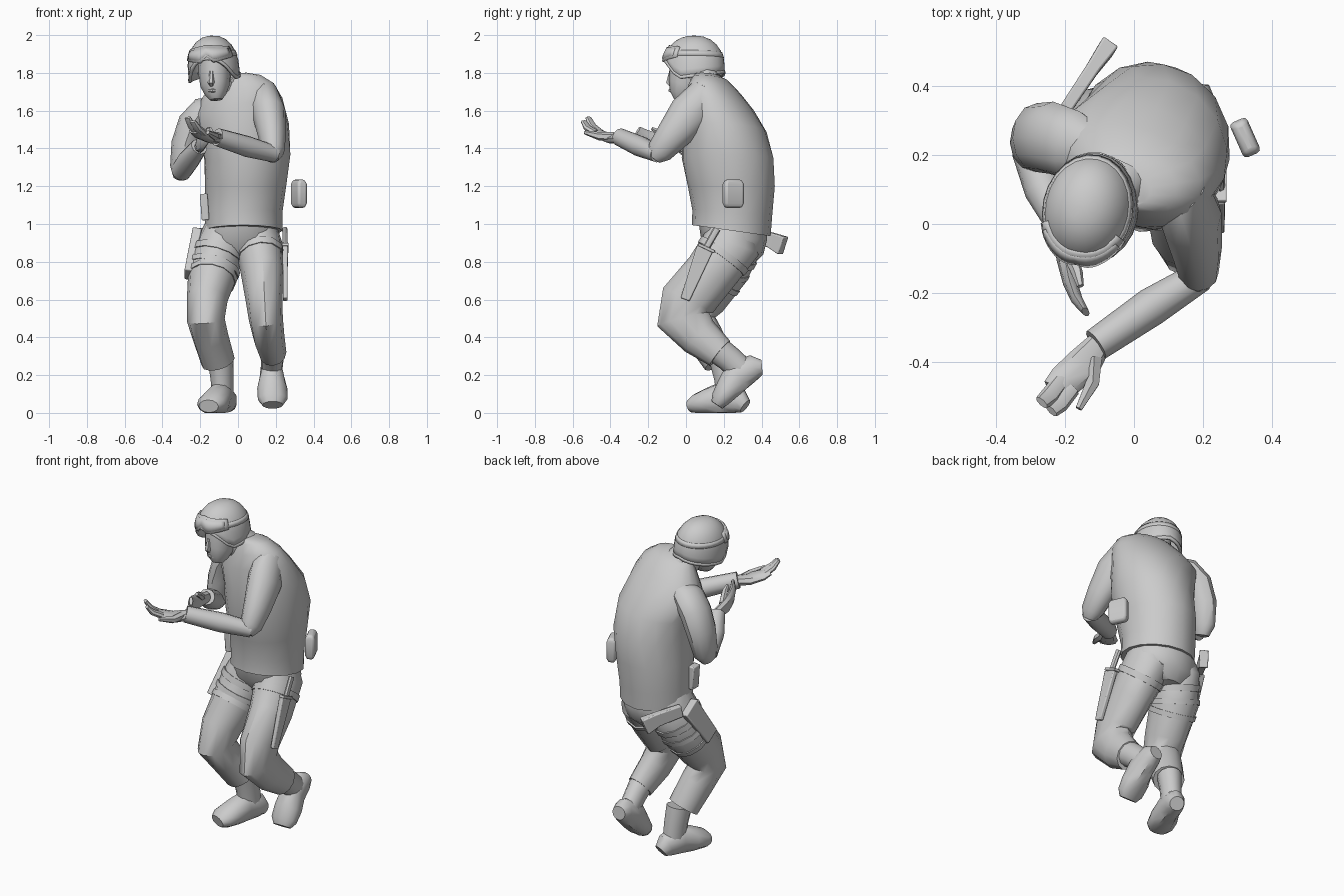
import bpy, bmesh
from math import sin, cos, pi, radians, sqrt
from mathutils import Vector, Euler

cube = bpy.data.objects.get("Cube")
if cube:
    bpy.data.objects.remove(cube, do_unlink=True)

grey = bpy.data.materials.new("plain grey")
grey.use_nodes = True
tone = (0.6, 0.6, 0.6, 1)
grey.diffuse_color = tone
grey.node_tree.nodes["Principled BSDF"].inputs["Base Color"].default_value = tone
X, Y, Z = Vector((1, 0, 0)), Vector((0, 1, 0)), Vector((0, 0, 1))
parts = []


def finish(name, bm):
    bmesh.ops.remove_doubles(bm, verts=bm.verts, dist=0.0005)
    bmesh.ops.recalc_face_normals(bm, faces=bm.faces)
    mesh = bpy.data.meshes.new(name)
    bm.to_mesh(mesh)
    bm.free()
    mesh.materials.append(grey)
    obj = bpy.data.objects.new(name, mesh)
    bpy.context.collection.objects.link(obj)
    parts.append(obj)
    return obj


def skin(name, rings):
    """Closed surface through a list of rings, capped at both ends."""
    bm = bmesh.new()
    rows = [[bm.verts.new(p) for p in ring] for ring in rings]
    n = len(rows[0])
    for a, b in zip(rows, rows[1:]):
        for i in range(n):
            j = (i + 1) % n
            bm.faces.new((a[i], a[j], b[j], b[i]))
    bm.faces.new(rows[0])
    bm.faces.new(rows[-1])
    return finish(name, bm)


def tube(name, pts, ref=X, n=12):
    """Elliptical limb; each point is x, y, z, radius along ref, other radius."""
    centres = [Vector(p[:3]) for p in pts]
    rings = []
    phase, grow = (pi / 4, sqrt(2)) if n == 4 else (0, 1)
    for i, p in enumerate(pts):
        d = Vector()
        if i > 0:
            d += (centres[i] - centres[i - 1]).normalized()
        if i < len(pts) - 1:
            d += (centres[i + 1] - centres[i]).normalized()
        d.normalize()
        u = (ref - d * ref.dot(d)).normalized()
        w = d.cross(u)
        angles = [phase + 2 * pi * k / n for k in range(n)]
        rings.append([centres[i] + grow * (u * p[3] * cos(a) + w * p[-1] * sin(a)) for a in angles])
    return skin(name, rings)


def block(name, pts, ref=X, width=0.006):
    m = tube(name, pts, ref, 4).modifiers.new("rounded edges", 'BEVEL')
    m.width, m.segments = width, 2


def tilted_loft(name, rows, n=16):
    """Body sections: x, y, z, half width, half depth, pitch, roll, yaw."""
    rings = []
    for x, y, z, hx, hy, *turn in rows:
        rot = Euler([radians(t) for t in turn]).to_matrix()
        rings.append([Vector((x, y, z)) + rot @ Vector((hx * cos(a), hy * sin(a), 0))
                      for a in (2 * pi * k / n for k in range(n))])
    return skin(name, rings)


# Torso, hips and neck
tilted_loft("jacket", [
    (.03, .24, .965, .205, .21, -8, 0, 0), (.03, .245, 1.06, .205, .212, -4, 0, 0),
    (.04, .24, 1.2, .215, .23, 0, 0, 0), (.05, .22, 1.35, .23, .245, 0, -4, -8),
    (.035, .205, 1.5, .24, .22, 0, -8, -18), (0, .175, 1.62, .25, .175, 0, -12, -22),
    (0, .15, 1.705, .205, .13, 0, -12, -22), (-.01, .13, 1.765, .14, .09, 0, -10, -20),
    (-.03, .11, 1.79, .08, .06, 0, -8, -20)])
tilted_loft("hips", [(.02, .245, 1.02, .18, .18, 0, 0, 0), (.015, .255, .92, .205, .175, 0, 0, 0),
                     (.01, .275, .84, .185, .135, 0, 0, 0), (0, .265, .785, .1, .09, 0, 0, 0)])
tube("neck", [(-.05, .12, 1.68, .07), (-.12, .04, 1.8, .065)])
tube("collar", [(-.045, .12, 1.74, .09, .08), (-.07, .09, 1.785, .078, .068)])

# Legs, with thigh straps that follow them
left_leg = [(.1, .25, 1.0, .1, .12), (.11, .24, .89, .125, .155), (.13, .13, .74, .115, .14),
            (.138, .01, .595, .097, .147), (.148, -.015, .495, .09, .142),
            (.163, .07, .405, .083, .11), (.185, .18, .315, .072, .085)]
right_leg = [(-.07, .25, 1.0, .1, .12), (-.09, .25, .89, .13, .155), (-.13, .195, .76, .135, .14),
             (-.163, .075, .6, .108, .135), (-.17, .035, .49, .1, .122),
             (-.145, .1, .4, .095, .1), (-.105, .175, .27, .09, .085)]
tube("left_trouser_leg", left_leg)
tube("right_trouser_leg", right_leg)


def strap(name, leg, seg, t, width):
    a, b = leg[seg], leg[seg + 1]
    ends = []
    for s in (t, t + width):
        p = [u + (v - u) * s for u, v in zip(a, b)]
        ends.append((*p[:3], p[3] + .007, p[4] + .004))
    tube(name, ends)


strap("left_thigh_strap", left_leg, 1, .3, .2)
strap("right_upper_strap", right_leg, 1, .3, .25)
strap("right_middle_strap", right_leg, 1, .85, .2)
strap("right_lower_strap", right_leg, 2, .2, .15)


# Boots: built level around the ankle, underside flattened, then posed
def boot(name, place, pitch, yaw):
    shaft = tube(name + "_shaft", [(0, .015, -.13, .055, .07), (0, .002, -.02, .06, .07),
                                   (0, -.02, .08, .068, .074)])
    foot = tube(name + "_foot", [(0, .105, -.165, .042, .04), (0, .07, -.14, .058, .07),
                                 (0, -.02, -.12, .064, .09), (0, -.1, -.14, .08, .072),
                                 (0, -.17, -.155, .078, .055), (0, -.205, -.165, .055, .035)])
    for v in foot.data.vertices:
        v.co.z = max(v.co.z, -.2)
    for obj in (shaft, foot):
        obj.location = place
        obj.rotation_euler = (radians(pitch), 0, radians(yaw))


boot("right_boot", (-.085, .215, .2), 0, -20)
boot("left_boot", (.182, .215, .3), 40, 2)

# Arms, rooted inside the jacket
tube("left_upper_arm", [(.06, .15, 1.685, .05, .06), (.135, .09, 1.665, .09, .1),
                        (.165, .02, 1.58, .09, .115), (.18, -.07, 1.47, .075, .09),
                        (.185, -.14, 1.385, .06, .07), (.18, -.17, 1.35, .035, .04)])
tube("left_forearm", [(.195, -.15, 1.37, .045), (.05, -.24, 1.41, .056), (-.11, -.35, 1.46, .048)], Z)
tube("right_upper_arm", [(-.1, .2, 1.63, .07, .05), (-.18, .23, 1.6, .1, .075),
                         (-.24, .25, 1.53, .105, .08), (-.28, .25, 1.42, .1, .074),
                         (-.298, .235, 1.3, .085, .062), (-.305, .215, 1.25, .055, .04)], Y)
tube("right_forearm", [(-.3, .215, 1.28, .055), (-.26, .1, 1.34, .058), (-.205, -.01, 1.41, .045)], Z)

# Hands
across = Vector((.7, -.6, 0))
tube("left_palm", [(-.1, -.345, 1.455, .036, .03), (-.145, -.405, 1.455, .052, .028),
                   (-.2, -.455, 1.475, .05, .024), (-.225, -.485, 1.495, .045, .018)], across, 8)
for name, s, lift in (("left_index_finger", .025, -.012), ("left_other_fingers", -.012, .008)):
    x, y = s * .75, -s * .65
    tube(name, [(-.2 + x, -.46 + y, 1.48, .026, .02), (-.235 + x, -.505 + y, 1.515 + lift / 2, .027, .017),
                (-.258 + x, -.525 + y, 1.555 + lift, .022, .01)], across, 8)
tube("left_thumb", [(-.115, -.385, 1.46, .026), (-.12, -.46, 1.465, .022), (-.16, -.535, 1.485, .011)], Z, 6)
tube("right_hand", [(-.205, -.01, 1.41, .032, .026), (-.2, -.1, 1.42, .045, .025),
                    (-.185, -.17, 1.44, .045, .021), (-.165, -.22, 1.465, .038, .017),
                    (-.14, -.255, 1.495, .024, .01)], Z, 8)
tube("right_thumb", [(-.19, -.08, 1.44, .02), (-.165, -.14, 1.485, .017), (-.155, -.18, 1.505, .01)], X, 6)

# Face
tube("face", [(-.125, .03, 1.9, .09, .11), (-.125, .015, 1.8, .085, .105),
              (-.122, -.005, 1.73, .077, .09), (-.118, -.025, 1.685, .056, .063),
              (-.116, -.03, 1.658, .034, .035)])
tube("nose", [(-.14, -.08, 1.81, .01), (-.143, -.09, 1.75, .018), (-.14, -.078, 1.735, .012)], X, 6)
tube("mouth", [(-.155, -.07, 1.705, .007), (-.133, -.083, 1.707, .01), (-.108, -.075, 1.705, .007)], Z, 6)
for name, x in (("right_chin_strap", -.212), ("left_chin_strap", -.035)):
    tube(name, [(x, .02, 1.8, .012, .005), ((x - .12) / 2, -.01, 1.7, .012, .005),
                (-.118, -.035, 1.655, .012, .005)], Y, 6)

# Helmet and goggles are bands of one dome, angle 0 facing forward
centre = Vector((-.13, .042, 1.83))
head_turn = Euler((0, radians(-5), radians(-12))).to_matrix()


def dome(name, reach, low, high, scale, thick, n=24, m=6):
    bm = bmesh.new()
    grid = []
    for i in range(n + 1):
        a = reach * (2 * i / n - 1)
        row = []
        for j in range(m + 1):
            p = radians(low(a) + (high(a) - low(a)) * j / m)
            s = sin(min(p, pi / 2)) ** .88
            q = Vector((.135 * s * sin(a), -.165 * s * cos(a), .168 * cos(p))) * scale
            row.append(bm.verts.new(centre + head_turn @ q))
        grid.append(row)
    for a, b in zip(grid, grid[1:]):
        for j in range(m):
            bm.faces.new((a[j], b[j], b[j + 1], a[j + 1]))
    obj = finish(name, bm)
    mod = obj.modifiers.new("thickness", 'SOLIDIFY')
    mod.thickness, mod.offset = thick, -1


def rim(a):
    a = abs(a)
    return 76 + 40 * (a / 1.2) ** 2 if a < 1.2 else 116 - 15 * (a - 1.2) / (pi - 1.2)


def goggle_bottom(a):
    return 84 - 8 * abs(a) - 13 * max(0, 1 - abs(a) / .3)


dome("helmet_shell", pi, lambda a: 0, rim, 1, .012, 24, 7)
dome("helmet_rim", pi, lambda a: rim(a) - 6, rim, 1.02, .014, 24, 1)
dome("goggle_strap", pi, lambda a: 62, lambda a: 72, 1.015, .012, 24, 1)
dome("goggle_frame", 1.15, lambda a: 48 + 6 * abs(a), goggle_bottom, 1.05, .02, 16, 2)
dome("goggle_lens", 1.0, lambda a: 53 + 6 * abs(a), lambda a: goggle_bottom(a) - 4, 1.07, .015, 16, 2)

# Thigh holster with pistol grip
block("holster", [(-.215, .28, .95, .024, .06), (-.262, .14, .73, .022, .05)])
block("pistol_grip", [(-.2, .33, .945, .018, .035), (-.12, .45, .915, .02, .04),
                      (-.075, .515, .885, .026, .05)], Vector((.85, -.53, 0)))

# Knife and sheath on the other thigh
block("knife_sheath", [(.25, .1, .87, .014, .045), (.25, -.005, .6, .012, .025)])
block("knife_guard", [(.25, .105, .865, .018, .048), (.25, .112, .88, .018, .048)], X, .003)
tube("knife_handle", [(.25, .105, .87, .014, .018), (.248, .165, .975, .014, .02)], X, 8)

# Belt pouches
block("side_pouch", [(.322, .25, 1.085, .045, .018), (.322, .25, 1.11, .055, .027),
                     (.322, .25, 1.21, .055, .027), (.322, .25, 1.235, .045, .018)],
      Vector((-.4, .9, 0)), .012)
block("front_pouch", [(-.172, .18, 1.02, .02, .032), (-.182, .18, 1.16, .02, .032)])

# Smooth shading with crisp edges
for obj in parts:
    obj.select_set(True)
bpy.context.view_layer.objects.active = parts[0]
bpy.ops.object.shade_smooth_by_angle(angle=radians(38))
